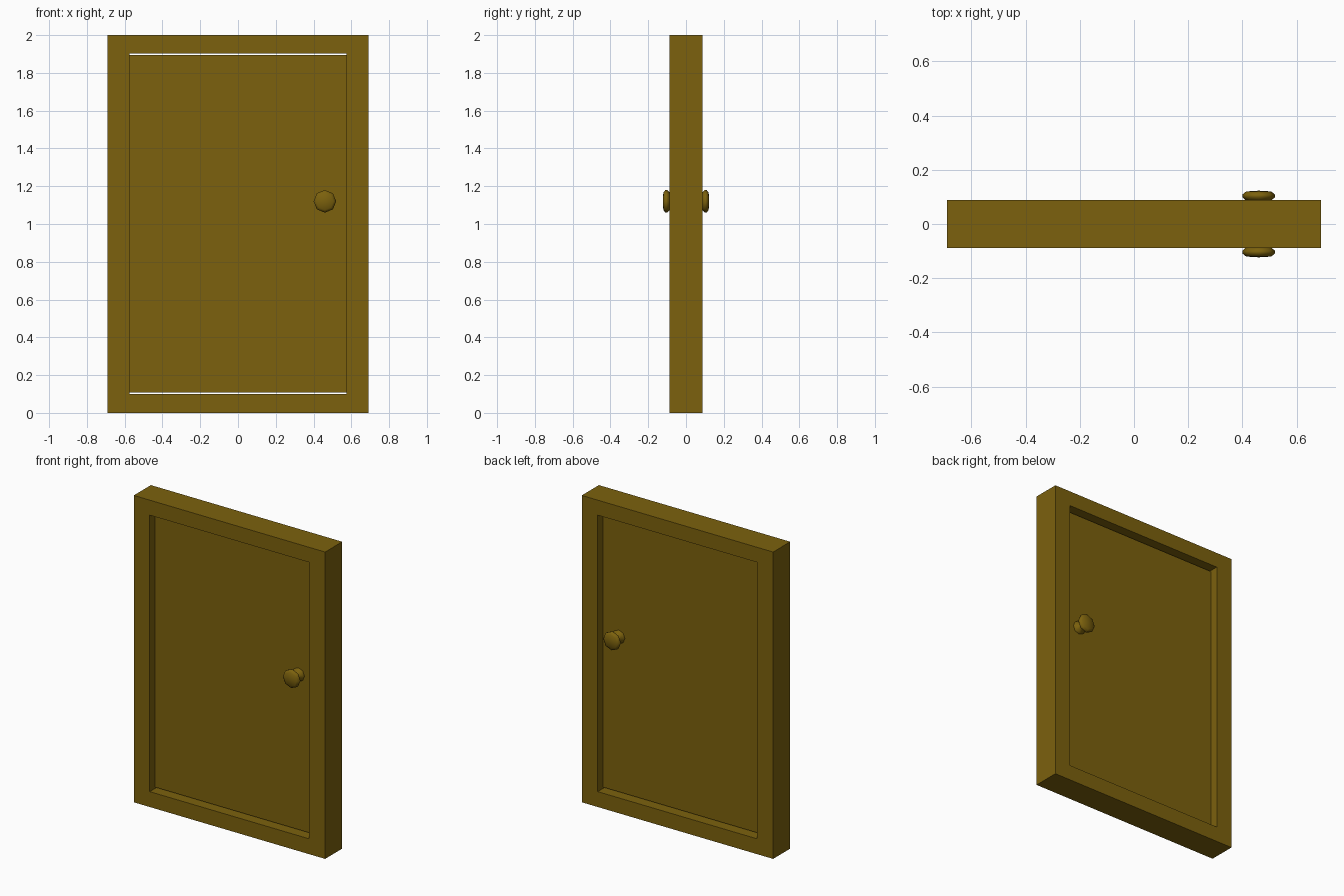
import bpy, bmesh, math

if "Cube" in bpy.data.objects:
    bpy.data.objects.remove(bpy.data.objects["Cube"])

# shared brown paint
paint = bpy.data.materials.new("brown_paint")
paint.diffuse_color = (0.2, 0.12, 0.004, 1)
paint.use_nodes = True
paint.node_tree.nodes["Principled BSDF"].inputs["Base Color"].default_value = paint.diffuse_color


def make_object(name, bm):
    bmesh.ops.recalc_face_normals(bm, faces=bm.faces)
    mesh = bpy.data.meshes.new(name)
    bm.to_mesh(mesh)
    bm.free()
    mesh.materials.append(paint)
    obj = bpy.data.objects.new(name, mesh)
    bpy.context.collection.objects.link(obj)
    return obj


def rectangle(bm, half_w, y, z0, z1):
    return [bm.verts.new((x, y, z)) for x, z in
            ((-half_w, z0), (half_w, z0), (half_w, z1), (-half_w, z1))]


def bridge(bm, a, b):
    n = len(a)
    for i in range(n):
        j = (i + 1) % n
        bm.faces.new((a[i], a[j], b[j], b[i]))


# frame: outer and inner rectangles, front and back, joined in a ring
HALF_DEPTH = 0.088
bm = bmesh.new()
loops = [rectangle(bm, w, y, z0, z1) for w, y, z0, z1 in (
    (0.69, -HALF_DEPTH, 0, 2), (0.69, HALF_DEPTH, 0, 2),
    (0.575, HALF_DEPTH, 0.10, 1.902), (0.575, -HALF_DEPTH, 0.10, 1.902))]
for i in range(4):
    bridge(bm, loops[i], loops[(i + 1) % 4])
make_object("door_frame", bm)

# recessed door panel, with a slim gap above and below
PANEL = 0.034
bm = bmesh.new()
front = rectangle(bm, 0.575, -PANEL, 0.109, 1.895)
back = rectangle(bm, 0.575, PANEL, 0.109, 1.895)
bridge(bm, front, back)
bm.faces.new(front)
bm.faces.new(back[::-1])
make_object("door_panel", bm)

# eight-sided knobs: base, narrow neck and rounded head, one on each face
PROFILE = [(0.044, PANEL - 0.004), (0.042, 0.046), (0.026, 0.058),
           (0.026, 0.078), (0.048, 0.088), (0.060, 0.099),
           (0.060, 0.109), (0.046, 0.120)]
SIDES = 8
for name, side in (("front_knob", -1), ("back_knob", 1)):
    bm = bmesh.new()
    rings = []
    for r, y in PROFILE:
        angles = [math.tau * k / SIDES for k in range(SIDES)]
        rings.append([bm.verts.new((0.46 + r * math.cos(a), side * y,
                                    1.12 + r * math.sin(a))) for a in angles])
    for a, b in zip(rings, rings[1:]):
        bridge(bm, a, b)
    bm.faces.new(rings[0])
    # slightly domed face
    tip = bm.verts.new((0.46, side * 0.123, 1.12))
    for k in range(SIDES):
        bm.faces.new((rings[-1][k], rings[-1][(k + 1) % SIDES], tip))
    knob = make_object(name, bm)
    bpy.ops.object.select_all(action='DESELECT')
    knob.select_set(True)
    bpy.context.view_layer.objects.active = knob
    bpy.ops.object.shade_smooth_by_angle(angle=math.radians(60))
